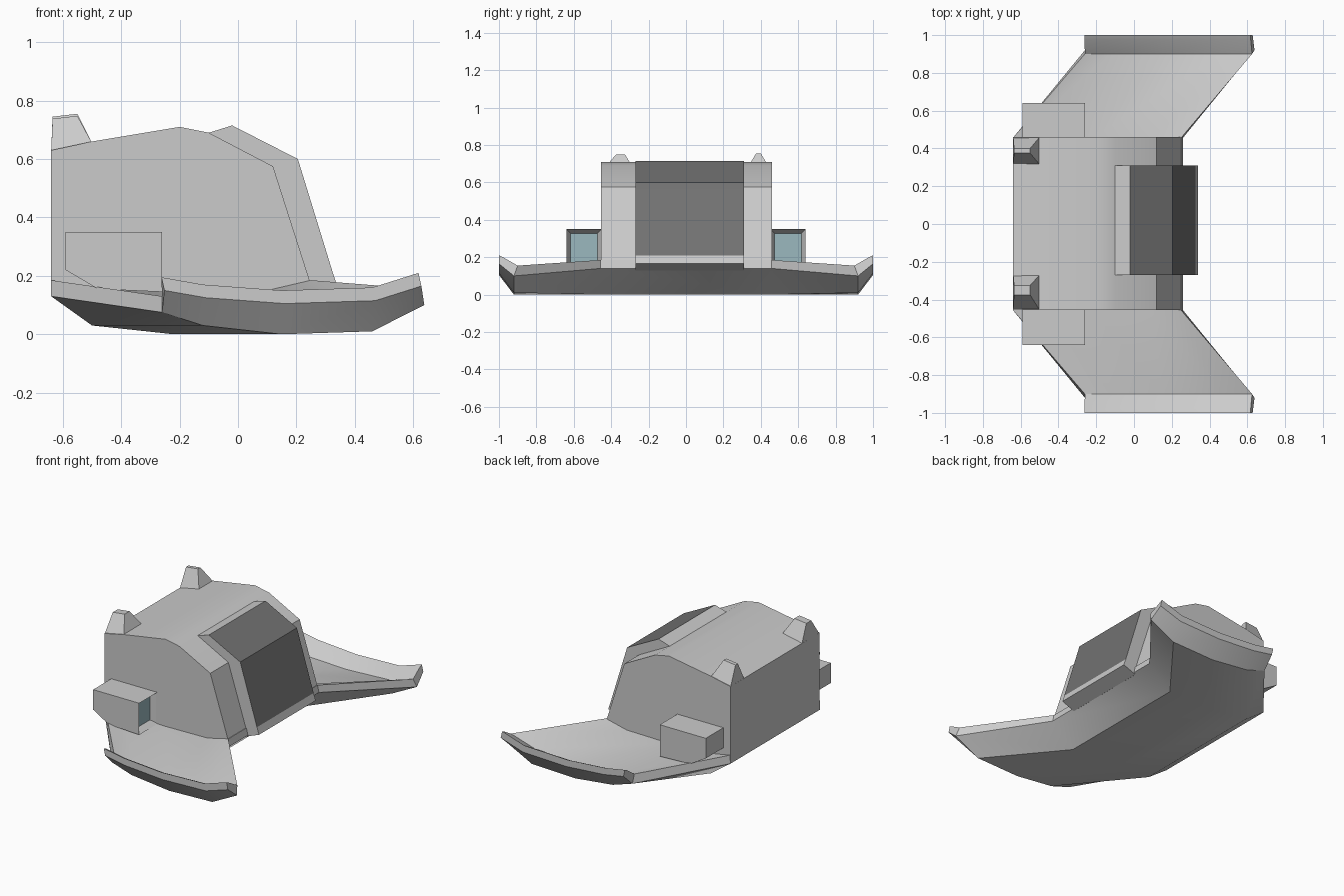
import bpy, bmesh

if "Cube" in bpy.data.objects:
    bpy.data.objects.remove(bpy.data.objects["Cube"])


def material(name, color):
    m = bpy.data.materials.new(name)
    m.diffuse_color = color
    m.use_nodes = True
    m.node_tree.nodes["Principled BSDF"].inputs["Base Color"].default_value = m.diffuse_color
    return m


grey = material("grey_paint", (0.8, 0.8, 0.8, 1))
dark = material("dark_panel", (0.17, 0.17, 0.17, 1))
glass = material("lamp_glass", (0.33, 0.48, 0.52, 1))


def finish(bm, name, mats=()):
    bmesh.ops.recalc_face_normals(bm, faces=bm.faces[:])
    me = bpy.data.meshes.new(name)
    bm.to_mesh(me)
    bm.free()
    for m in mats:
        me.materials.append(m)
    ob = bpy.data.objects.new(name, me)
    bpy.context.collection.objects.link(ob)
    bpy.ops.object.select_all(action='DESELECT')
    ob.select_set(True)
    bpy.context.view_layer.objects.active = ob
    bpy.ops.object.shade_smooth_by_angle(angle=0.5)
    return ob


def prism(profile, y0, y1):
    """Extrude an x/z profile along y; returns bmesh and side faces in profile order."""
    bm = bmesh.new()
    a = [bm.verts.new((x, y0, z)) for x, z in profile]
    b = [bm.verts.new((x, y1, z)) for x, z in profile]
    n = len(profile)
    sides = [bm.faces.new((a[i], a[(i + 1) % n], b[(i + 1) % n], b[i])) for i in range(n)]
    bm.faces.new(a)
    bm.faces.new(b)
    return bm, sides


# Swept hull: five stations from rear to front, each a closed loop across y
root_top = [(-.64, .185), (-.5, .16), (-.22, .145), (.1, .15), (.25, .185)]
root_low = [(-.64, .13), (-.5, .03), (-.22, 0), (.1, 0), (.26, .14)]
tip_top = [(-.26, .13), (-.12, .10), (.15, .09), (.46, .105), (.625, .155)]
tip_low = [(-.26, .075), (-.12, .03), (.15, 0), (.46, .01), (.638, .10)]
rim = [(-.262, .195), (-.12, .17), (.15, .15), (.46, .16), (.618, .21)]
bm = bmesh.new()
rings = []
for rt, rl, tt, tl, r in zip(root_top, root_low, tip_top, tip_low, rim):
    half = [(rt[0], .457, rt[1]), (tt[0], .9, tt[1]), (r[0], .975, r[1] - .012),
            (r[0], 1, r[1]), (r[0] + .01, 1, r[1] - .045),
            (tl[0], .92, tl[1]), (rl[0], .457, rl[1])]
    rings.append([bm.verts.new(p) for p in half] +
                 [bm.verts.new((x, -y, z)) for x, y, z in reversed(half)])
for p, q in zip(rings, rings[1:]):
    for k in range(14):
        j = (k + 1) % 14
        bm.faces.new((p[k], p[j], q[j], q[k]))
for ring in (rings[0], rings[-1]):
    for h in (ring[:7], ring[:6:-1]):
        for ids in ((0, 1, 5, 6), (1, 2, 4, 5), (2, 3, 4)):
            bm.faces.new([h[i] for i in ids])
    bm.faces.new((ring[0], ring[6], ring[7], ring[13]))
finish(bm, "swept_hull", [grey])

# Main cabin
bm, _ = prism([(-.64, .15), (-.64, .63), (-.5, .66), (-.2, .71), (-.1, .69),
               (.12, .575), (.245, .185), (.26, .14), (0, .1), (-.5, .1)], -.455, .46)
finish(bm, "cabin", [grey])

# Raised front block with dark panels
bm, sides = prism([(-.1, .69), (-.02, .715), (.205, .6), (.325, .21), (.34, .165),
                   (.25, .13), (.1, .2), (-.1, .6)], -.27, .31)
sides[1].material_index = sides[2].material_index = 1
finish(bm, "front_block", [grey, dark])

# Side lamp pods with recessed glass facing forward
for side, s in (("left", 1), ("right", -1)):
    bm, sides = prism([(-.59, .35), (-.26, .35), (-.26, .145), (-.48, .155), (-.59, .22)],
                      s * .45, s * .64)
    bmesh.ops.recalc_face_normals(bm, faces=bm.faces[:])
    front = sides[1]
    bmesh.ops.inset_region(bm, faces=[front], thickness=.032, depth=0)
    for v in front.verts:
        v.co.x -= .04
    front.material_index = 1
    finish(bm, side + "_lamp_pod", [grey, glass])

# Small tapered fins on the rear roof corners
for name, y0, y1, t0, t1, z in (("left_roof_fin", .315, .46, .375, .4, .755),
                                ("right_roof_fin", -.455, -.27, -.34 - .035, -.325, .748)):
    bm = bmesh.new()
    low = [bm.verts.new(p) for p in ((-.64, y0, .62), (-.5, y0, .655), (-.5, y1, .655), (-.64, y1, .62))]
    top = [bm.verts.new(p) for p in ((-.635, t0, z - .01), (-.55, t0, z), (-.55, t1, z), (-.635, t1, z - .01))]
    for k in range(4):
        j = (k + 1) % 4
        bm.faces.new((low[k], low[j], top[j], top[k]))
    bm.faces.new(low)
    bm.faces.new(top)
    finish(bm, name, [grey])
